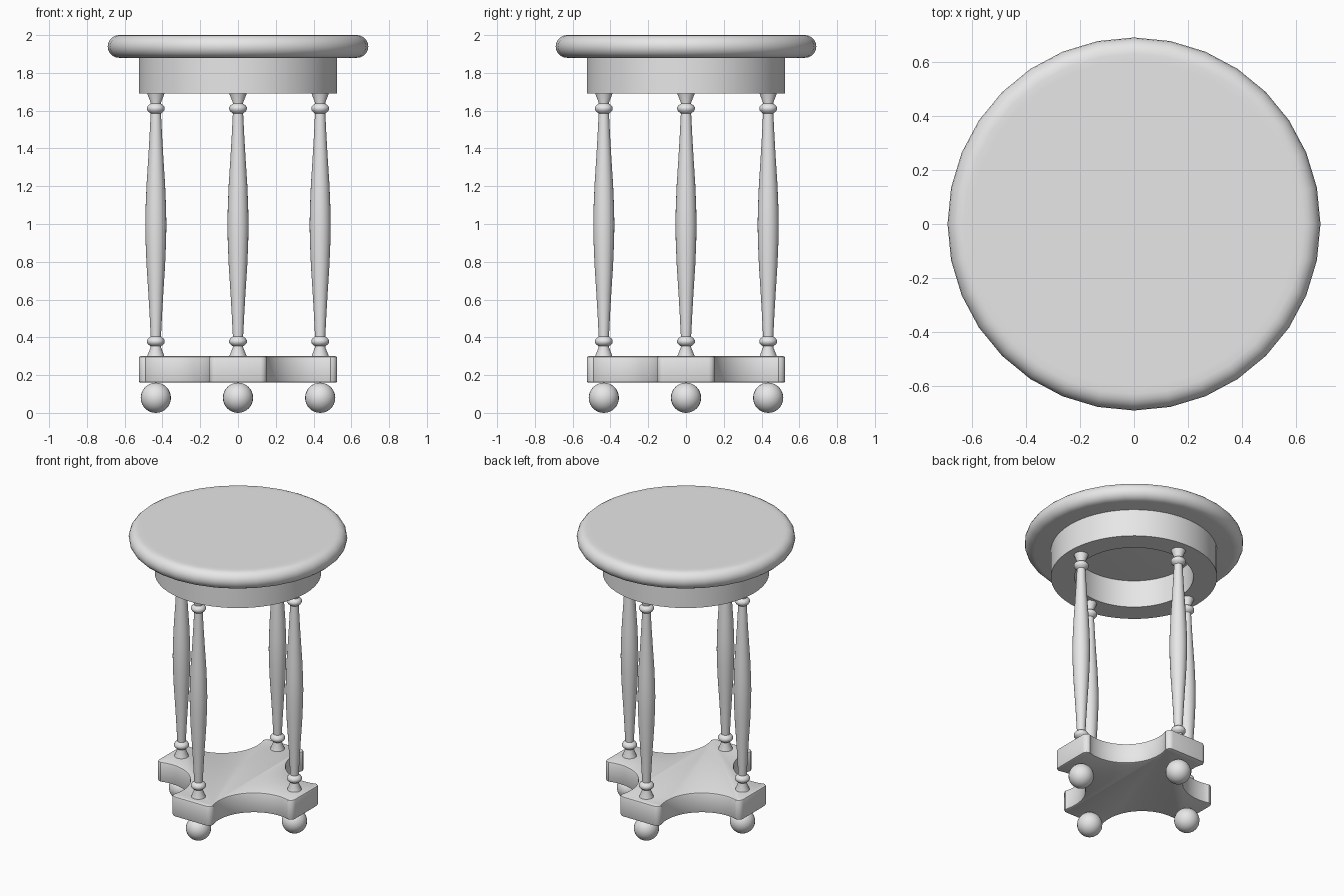
import bpy, bmesh
from math import sin, cos, pi, radians, sqrt, acos

cube = bpy.data.objects.get("Cube")
if cube:
    bpy.data.objects.remove(cube, do_unlink=True)

grey = bpy.data.materials.new("light grey")
grey.use_nodes = True
grey.diffuse_color = (0.8, 0.8, 0.8, 1)
grey.node_tree.nodes["Principled BSDF"].inputs["Base Color"].default_value = (0.8, 0.8, 0.8, 1)


def finish(name, bm, loc=(0, 0, 0), angle=35):
    """Turn a bmesh into a smooth-shaded, coloured object."""
    bmesh.ops.recalc_face_normals(bm, faces=bm.faces)
    mesh = bpy.data.meshes.new(name)
    bm.to_mesh(mesh)
    bm.free()
    mesh.materials.append(grey)
    obj = bpy.data.objects.new(name, mesh)
    obj.location = loc
    bpy.context.collection.objects.link(obj)
    bpy.ops.object.select_all(action='DESELECT')
    obj.select_set(True)
    bpy.context.view_layer.objects.active = obj
    bpy.ops.object.shade_smooth_by_angle(angle=radians(angle))
    return obj


def lathe(name, profile, sides, loc=(0, 0, 0), closed=False):
    """Revolve (radius, height) points round z; open profiles are capped."""
    bm = bmesh.new()
    rings = [[bm.verts.new((r * cos(2 * pi * i / sides), r * sin(2 * pi * i / sides), z))
              for i in range(sides)] for r, z in profile]
    pairs = list(zip(rings, rings[1:]))
    if closed:
        pairs.append((rings[-1], rings[0]))
    else:
        bm.faces.new(rings[0])
        bm.faces.new(rings[-1])
    for a, b in pairs:
        for i in range(sides):
            j = (i + 1) % sides
            bm.faces.new((a[i], a[j], b[j], b[i]))
    return finish(name, bm, loc)


# Round top with a bullnose edge
HALF = 0.06
edge = [(0.63 + HALF * cos(t), 1.94 + HALF * sin(t))
        for t in [-pi / 2 + pi * k / 10 for k in range(11)]]
lathe("table_top", edge + [(0.6, 2.0)], 32)

# Hollow apron ring under the top
lathe("apron", [(0.375, 1.69), (0.525, 1.69), (0.525, 1.885), (0.375, 1.885)], 64, closed=True)

# Cross-shaped base: square arm tips joined by concave arcs
TIP, MID, RADIUS, CORNER = 0.525, 0.41, 0.27, 0.035
flare = acos(0.075 / RADIUS)          # where each arc meets the arm tip
outline = []
for q in range(4):
    pts = []
    # rounded corner at the end of the +x arm
    width = MID - RADIUS * sin(flare)
    for k in range(5):
        t = pi / 2 * k / 4
        pts.append((TIP - CORNER + CORNER * cos(t), width - CORNER + CORNER * sin(t) + 0.003))
    # concave arc towards the +y arm
    start, end = -flare, flare - pi / 2
    start, end = -(pi / 2 - (pi / 2 - flare)), -(pi / 2 + pi / 2 - flare)
    a0, a1 = -pi / 2 + (pi / 2 - flare), -pi - (pi / 2 - flare)
    for k in range(17):
        t = a0 + (a1 - a0) * k / 16
        pts.append((MID + RADIUS * cos(t), MID + RADIUS * sin(t)))
    # rounded corner at the end of the +y arm
    pts += [(y, x) for x, y in reversed(pts[:5])]
    c, s = round(cos(q * pi / 2)), round(sin(q * pi / 2))
    outline += [(x * c - y * s, x * s + y * c) for x, y in pts]

bm = bmesh.new()
bottom = bm.faces.new([bm.verts.new((x, y, 0.16)) for x, y in outline])
extruded = bmesh.ops.extrude_face_region(bm, geom=[bottom], use_keep_orig=True)
bmesh.ops.translate(bm, verts=[v for v in extruded["geom"] if isinstance(v, bmesh.types.BMVert)],
                    vec=(0, 0, 0.14))
bmesh.ops.recalc_face_normals(bm, faces=bm.faces)
rim = [e for e in bm.edges if abs(e.verts[0].co.z - e.verts[1].co.z) < 0.001]
bmesh.ops.bevel(bm, geom=rim, offset=0.01, segments=2, profile=0.5, affect='EDGES')
finish("base", bm)

# Turned legs, mirrored end to end, each over a ball foot
half = [(0.046, 0.295), (0.044, 0.305), (0.027, 0.348), (0.027, 0.353), (0.04, 0.362),
        (0.047, 0.372), (0.047, 0.384), (0.04, 0.395), (0.027, 0.405), (0.028, 0.42),
        (0.033, 0.52), (0.04, 0.64), (0.049, 0.78), (0.054, 0.9)]
CENTRE = 0.995
profile = half + [(0.056, CENTRE)] + [(r, 2 * CENTRE - z) for r, z in reversed(half)]

for name, x, y in (("front", 0, -1), ("back", 0, 1), ("left", 1, 0), ("right", -1, 0)):
    spot = (x * 0.435, y * 0.435, 0)
    lathe(name + "_leg", profile, 24, spot)
    bm = bmesh.new()
    bmesh.ops.create_uvsphere(bm, u_segments=24, v_segments=16, radius=0.08)
    finish(name + "_foot", bm, (spot[0], spot[1], 0.08))
